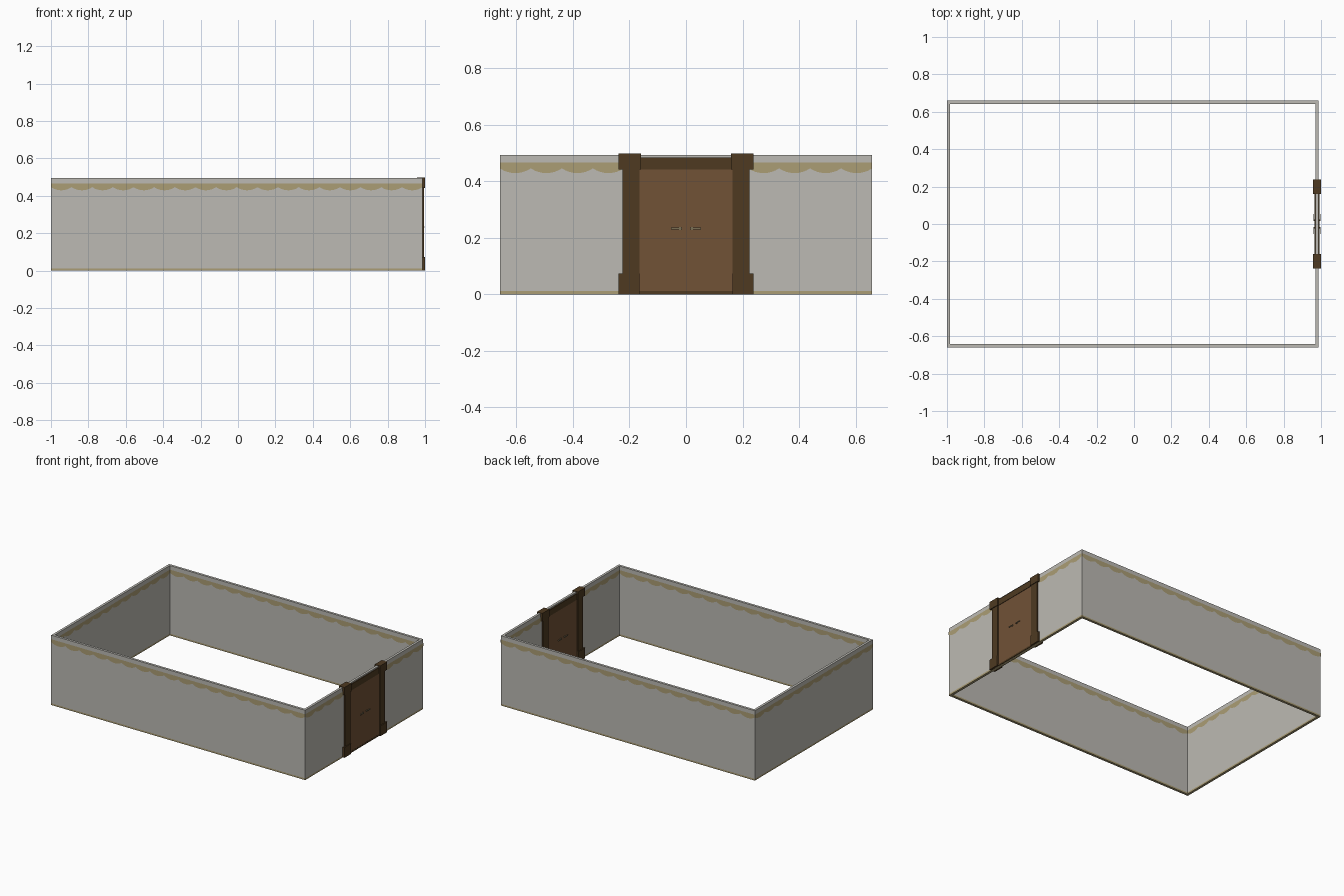
import bpy, bmesh, math
from mathutils import Vector

if "Cube" in bpy.data.objects:
    bpy.data.objects.remove(bpy.data.objects["Cube"])


def material(name, r, g, b):
    """Flat material from 0-255 sRGB values."""
    lin = [((c / 255 + 0.055) / 1.055) ** 2.4 for c in (r, g, b)]
    m = bpy.data.materials.new(name)
    m.diffuse_color = (*lin, 1)
    m.use_nodes = True
    m.node_tree.nodes["Principled BSDF"].inputs["Base Color"].default_value = m.diffuse_color
    return m


PLASTER = material("grey plaster", 188, 186, 179)
TAN = material("tan trim", 171, 157, 117)
DOOR = material("door brown", 113, 82, 54)
FRAME = material("dark frame wood", 78, 58, 33)
METAL = material("dull brass", 122, 110, 84)

X0, X1, Y, TOP, T = -1.0, 0.987, 0.659, 0.494, 0.017
CX = X1 - T / 2          # centre line of the door wall


def finish(name, bm, mat):
    bmesh.ops.recalc_face_normals(bm, faces=bm.faces)
    me = bpy.data.meshes.new(name)
    bm.to_mesh(me)
    bm.free()
    me.materials.append(mat)
    ob = bpy.data.objects.new(name, me)
    bpy.context.collection.objects.link(ob)
    return ob


def box(name, lo, hi, mat):
    bm = bmesh.new()
    bmesh.ops.create_cube(bm, size=1)
    for v in bm.verts:
        v.co = Vector([l + (c + 0.5) * (h - l) for c, l, h in zip(v.co, lo, hi)])
    return finish(name, bm, mat)


def ring(name, z0, z1, mat):
    """Hollow rectangular wall ring."""
    bm = bmesh.new()
    loops = []
    for inset, z in ((0, z0), (0, z1), (T, z1), (T, z0)):
        a, b, y = X0 + inset, X1 - inset, Y - inset
        loops.append([bm.verts.new(p) for p in
                      ((a, -y, z), (b, -y, z), (b, y, z), (a, y, z))])
    for i in range(4):
        p, q = loops[i], loops[(i + 1) % 4]
        for k in range(4):
            n = (k + 1) % 4
            bm.faces.new((p[k], p[n], q[n], q[k]))
    return finish(name, bm, mat)


def scallop_band(name, start, end, normal):
    """Thin painted band with a scalloped lower edge, just proud of a wall face."""
    a, b, n = Vector(start), Vector(end), Vector(normal) * 0.0012
    count = round((b - a).length / 0.11)
    steps = count * 8
    bm = bmesh.new()
    prev = None
    for i in range(steps + 1):
        t = i / steps
        low = 0.446 - 0.017 * abs(math.sin(math.pi * t * count)) ** 0.8
        p = a.lerp(b, t) + n
        cur = [bm.verts.new((p.x, p.y, z)) for z in (low, 0.466)]
        if prev:
            f = bm.faces.new((prev[0], cur[0], cur[1], prev[1]))
            f.normal_update()
            if f.normal.dot(n) < 0:
                f.normal_flip()
        prev = cur
    me = bpy.data.meshes.new(name)
    bm.to_mesh(me)
    bm.free()
    me.materials.append(TAN)
    bpy.context.collection.objects.link(bpy.data.objects.new(name, me))


# Walls and tan footing
ring("footing_trim", 0, 0.012, TAN)
ring("walls", 0.012, TOP, PLASTER)

# Scalloped border on both sides of every wall
for side, i in (("outer", 0), ("inner", T)):
    s = 1 if i == 0 else -1
    a, b, y = X0 + i, X1 - i, Y - i
    scallop_band(f"{side}_front_border", (a, -y, 0), (b, -y, 0), (0, -s, 0))
    scallop_band(f"{side}_back_border", (a, y, 0), (b, y, 0), (0, s, 0))
    scallop_band(f"{side}_left_border", (a, -y, 0), (a, y, 0), (-s, 0, 0))
    scallop_band(f"{side}_right_border", (b, -y, 0), (b, y, 0), (s, 0, 0))


def door_box(name, depth, y0, y1, z0, z1, mat):
    """Box centred on the door wall, showing on both its sides."""
    box(name, (CX - depth, min(y0, y1), z0), (CX + depth, max(y0, y1), z1), mat)


# Double door with lintel and threshold
door_box("lintel", 0.0145, -0.165, 0.165, 0.442, 0.485, FRAME)
door_box("threshold", 0.0125, -0.165, 0.165, 0, 0.011, FRAME)
for side, s in (("left", -1), ("right", 1)):
    door_box(f"{side}_door_leaf", 0.0115, 0, s * 0.165, 0.011, 0.442, DOOR)
    door_box(f"{side}_post", 0.0165, s * 0.165, s * 0.224, 0.073, 0.442, FRAME)
    door_box(f"{side}_post_base", 0.0214, s * 0.165, s * 0.239, 0, 0.073, FRAME)
    door_box(f"{side}_post_cap", 0.0214, s * 0.16, s * 0.239, 0.442, 0.498, FRAME)
    # Small lever handle on each leaf, with its round stem
    door_box(f"{side}_handle_stem", 0.0165, s * 0.017, s * 0.025, 0.228, 0.238, METAL)
    for face, d in (("outside", 1), ("inside", -1)):
        xs = sorted((CX + d * 0.0155, CX + d * 0.0195))
        ys = sorted((s * 0.015, s * 0.053))
        box(f"{side}_{face}_handle", (xs[0], ys[0], 0.230), (xs[1], ys[1], 0.236), METAL)
